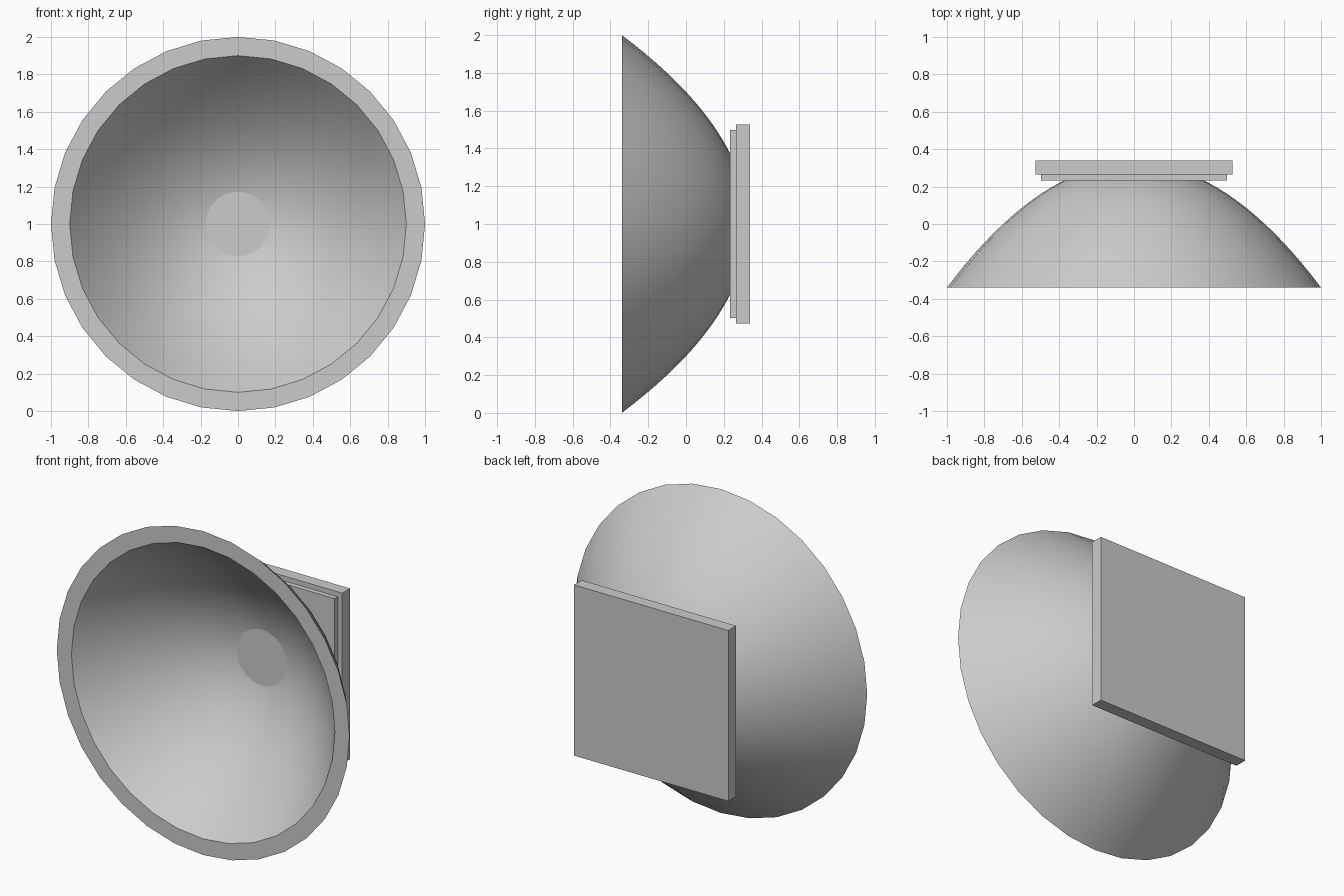
import bpy, bmesh, math

if "Cube" in bpy.data.objects:
    bpy.data.objects.remove(bpy.data.objects["Cube"])

grey = bpy.data.materials.new("light grey")
grey.diffuse_color = (0.6, 0.6, 0.6, 1)
grey.use_nodes = True
grey.node_tree.nodes["Principled BSDF"].inputs["Base Color"].default_value = grey.diffuse_color

SEGMENTS, RINGS = 32, 20
RIM_Y, CENTRE_Z = -0.34, 1.0


def parabola(radius, apex_y):
    """Points (r, y) from the rim in to the apex."""
    pts = []
    for i in range(RINGS + 1):
        t = 1 - i / RINGS
        pts.append((radius * t, apex_y + (RIM_Y - apex_y) * t * t))
    return pts


def finish(name, bm):
    bmesh.ops.recalc_face_normals(bm, faces=bm.faces)
    mesh = bpy.data.meshes.new(name)
    bm.to_mesh(mesh)
    bm.free()
    mesh.materials.append(grey)
    obj = bpy.data.objects.new(name, mesh)
    bpy.context.collection.objects.link(obj)
    return obj


# Dish: outer and inner parabolas joined by a flat rim, spun about y
bm = bmesh.new()
profile = parabola(1.0, 0.326)[::-1] + parabola(0.9, 0.255)
verts = [bm.verts.new((0, y, CENTRE_Z + r)) for r, y in profile]
edges = [bm.edges.new(pair) for pair in zip(verts, verts[1:])]
bmesh.ops.spin(bm, geom=verts + edges, cent=(0, 0, CENTRE_Z), axis=(0, 1, 0),
               angle=math.tau, steps=SEGMENTS)
bmesh.ops.remove_doubles(bm, verts=bm.verts, dist=0.0005)
dish = finish("dish", bm)
bpy.context.view_layer.objects.active = dish
dish.select_set(True)
bpy.ops.object.shade_smooth_by_angle(angle=math.radians(30))


# Square mounting plates behind the dish
def plate(name, half, y0, y1):
    bm = bmesh.new()
    bmesh.ops.create_cube(bm, size=1)
    for v in bm.verts:
        v.co = (v.co.x * 2 * half, (y0 + y1) / 2 + v.co.y * (y1 - y0),
                CENTRE_Z + v.co.z * 2 * half)
    finish(name, bm)


plate("front_plate", 0.497, 0.233, 0.264)
plate("back_plate", 0.527, 0.264, 0.34)
